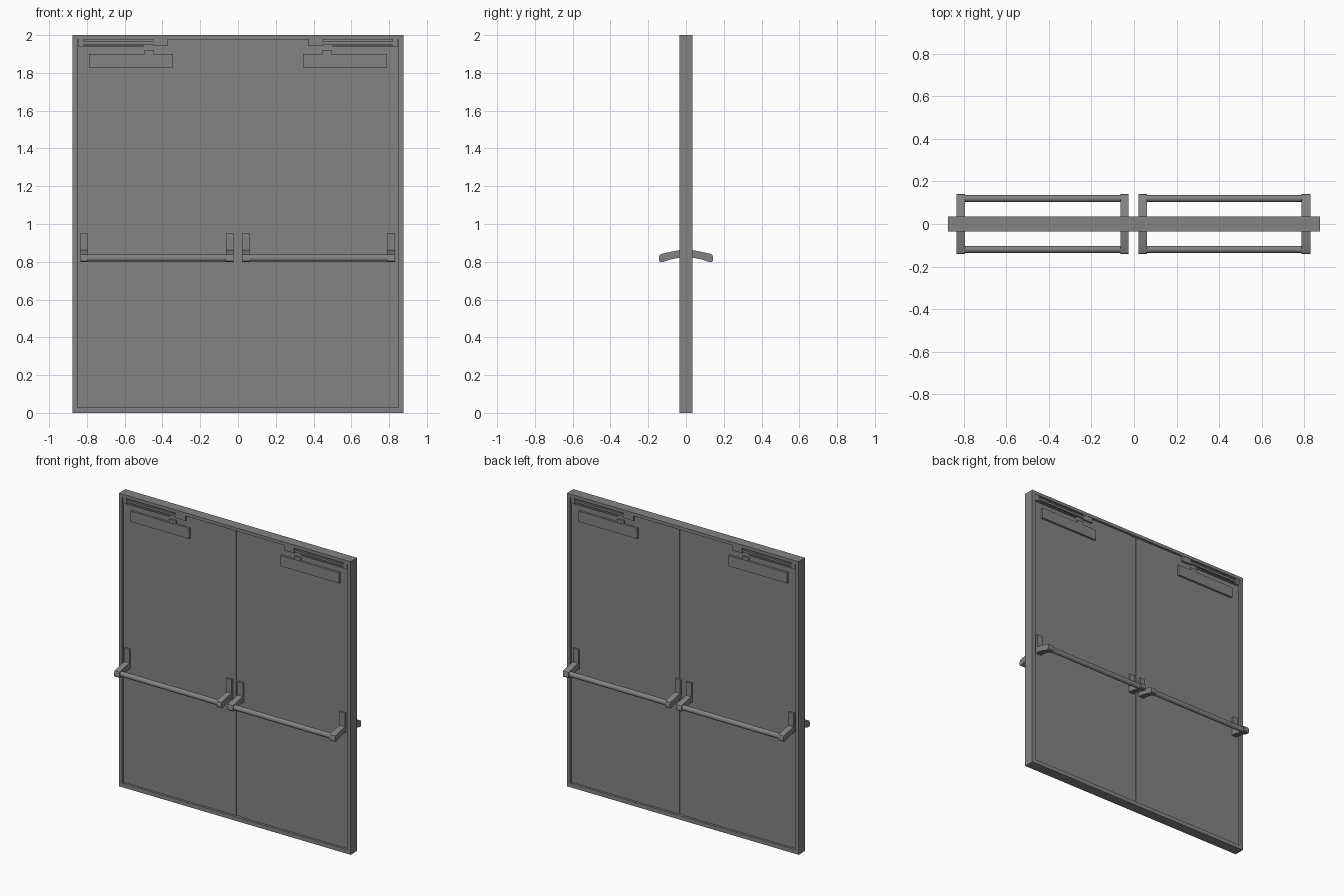
import bpy, bmesh, math

if "Cube" in bpy.data.objects:
    bpy.data.objects.remove(bpy.data.objects["Cube"])

grey = bpy.data.materials.new("mid grey")
grey.diffuse_color = (0.23, 0.23, 0.23, 1)
grey.use_nodes = True
grey.node_tree.nodes["Principled BSDF"].inputs["Base Color"].default_value = grey.diffuse_color


def finish(name, bm, smooth=False):
    bmesh.ops.recalc_face_normals(bm, faces=bm.faces)
    me = bpy.data.meshes.new(name)
    bm.to_mesh(me)
    bm.free()
    ob = bpy.data.objects.new(name, me)
    bpy.context.collection.objects.link(ob)
    me.materials.append(grey)
    if smooth:
        bpy.ops.object.select_all(action='DESELECT')
        ob.select_set(True)
        bpy.context.view_layer.objects.active = ob
        bpy.ops.object.shade_smooth_by_angle(angle=math.radians(40))
    return ob


def box(name, x0, x1, y0, y1, z0, z1):
    bm = bmesh.new()
    bmesh.ops.create_cube(bm, size=1)
    for v in bm.verts:
        v.co = (x1 if v.co.x > 0 else x0, y1 if v.co.y > 0 else y0, z1 if v.co.z > 0 else z0)
    return finish(name, bm)


def extrude_x(name, profile, x0, x1, smooth=False):
    """Solid with a (y, z) cross-section running along x."""
    bm = bmesh.new()
    a = [bm.verts.new((x0, y, z)) for y, z in profile]
    b = [bm.verts.new((x1, y, z)) for y, z in profile]
    n = len(profile)
    bm.faces.new(a)
    bm.faces.new(b[::-1])
    for i in range(n):
        j = (i + 1) % n
        bm.faces.new((a[i], b[i], b[j], a[j]))
    return finish(name, bm, smooth)


# Frame: rectangle ring
bm = bmesh.new()
rings = []
for y in (-0.035, 0.035):
    for x, z0, z1 in ((0.875, 0, 2.0), (0.85, 0.028, 1.978)):
        rings.append([bm.verts.new((px, y, pz)) for px, pz in ((-x, z0), (x, z0), (x, z1), (-x, z1))])
for p, q in ((0, 1), (1, 3), (3, 2), (2, 0)):
    for i in range(4):
        j = (i + 1) % 4
        bm.faces.new((rings[p][i], rings[p][j], rings[q][j], rings[q][i]))
finish("door_frame", bm)

# Leaves and meeting strip
F = 0.02
box("left_leaf", -0.85, 0.0, -F, F, 0.028, 1.978)
box("right_leaf", 0.035, 0.85, -F, F, 0.028, 1.978)
box("meeting_strip", 0.0, 0.035, -0.015, 0.015, 0.028, 1.978)

arm = [(0.018, 0.864), (0.06, 0.857), (0.125, 0.843), (0.138, 0.838), (0.142, 0.828),
       (0.142, 0.804), (0.136, 0.798), (0.12, 0.80), (0.08, 0.813), (0.018, 0.825)]
bar = [(0.12 + 0.017 * math.cos(math.tau * i / 20), 0.82 + 0.018 * math.sin(math.tau * i / 20))
       for i in range(20)]

for s, face in ((-1, "front"), (1, "back")):
    def fit(name, x0, x1, z0, z1, depth):
        box(f"{face}_{name}", x0, x1, *sorted((s * (F - 0.002), s * depth)), z0, z1)

    # Push bars with end arms and mounting plates
    for side, ends in (("left", ((-0.835, -0.796), (-0.064, -0.025))),
                       ("right", ((0.020, 0.060), (0.789, 0.831)))):
        for x0, x1 in ends:
            extrude_x(f"{face}_{side}_bar_arm", [(s * y, z) for y, z in arm], x0, x1, True)
            fit(f"{side}_bar_plate", x0, x1, 0.82, 0.953, 0.034)
        extrude_x(f"{face}_{side}_push_bar", [(s * y, z) for y, z in bar],
                  ends[0][1] - 0.01, ends[1][0] + 0.01, True)

    # Door closers: body, spindle, folded arms, shoe and end bracket
    for m, side in ((-1, "left"), (1, "right")):
        for part, a, b, z0, z1, d in (
                ("closer_body", 0.345, 0.788, 1.828, 1.90, 0.034),
                ("closer_spindle", 0.448, 0.495, 1.895, 1.922, 0.031),
                ("closer_lower_arm", 0.50, 0.83, 1.936, 1.944, 0.028),
                ("closer_upper_arm", 0.44, 0.83, 1.951, 1.965, 0.030),
                ("closer_shoe", 0.373, 0.447, 1.943, 1.978, 0.033),
                ("closer_bracket", 0.818, 0.845, 1.938, 1.978, 0.033)):
            x0, x1 = sorted((m * a, m * b))
            fit(f"{side}_{part}", x0, x1, z0, z1, d)
